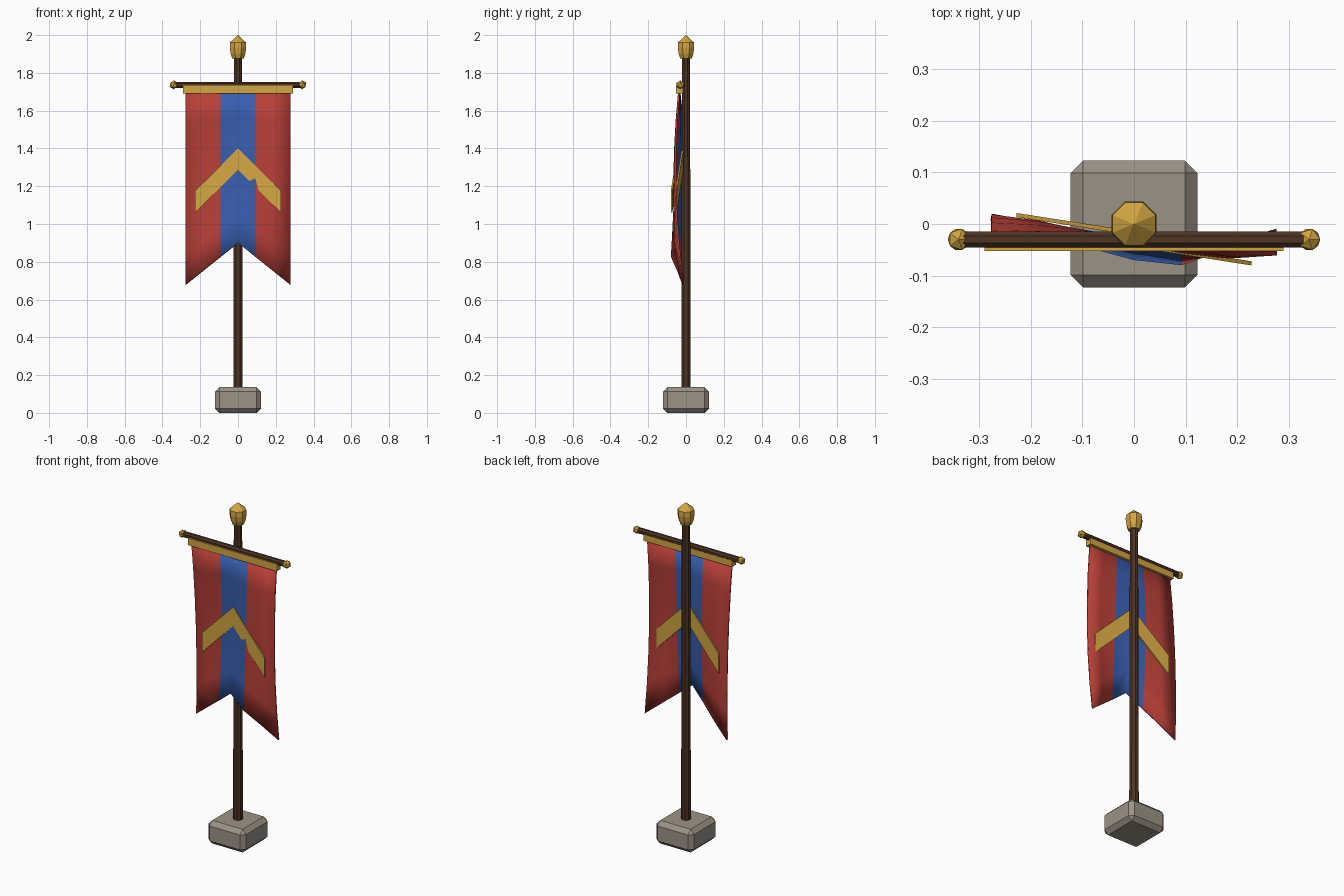
import bpy, bmesh, math

if "Cube" in bpy.data.objects:
    bpy.data.objects.remove(bpy.data.objects["Cube"])


def material(name, rgb):
    m = bpy.data.materials.new(name)
    m.diffuse_color = (*rgb, 1)
    m.use_nodes = True
    m.node_tree.nodes["Principled BSDF"].inputs["Base Color"].default_value = m.diffuse_color
    return m


RED = material("red_cloth", (0.48, 0.05, 0.04))
BLUE = material("blue_cloth", (0.04, 0.11, 0.42))
GOLD = material("gold", (0.65, 0.38, 0.055))
WOOD = material("dark_wood", (0.075, 0.034, 0.018))
STONE = material("stone", (0.33, 0.29, 0.24))


def add(name, bm, *mats):
    bmesh.ops.recalc_face_normals(bm, faces=bm.faces)
    me = bpy.data.meshes.new(name)
    bm.to_mesh(me)
    bm.free()
    ob = bpy.data.objects.new(name, me)
    bpy.context.collection.objects.link(ob)
    for m in mats:
        me.materials.append(m)
    return ob


def box(name, size, loc, mat):
    bm = bmesh.new()
    bmesh.ops.create_cube(bm, size=1)
    bmesh.ops.scale(bm, vec=size, verts=bm.verts)
    ob = add(name, bm, mat)
    ob.location = loc
    return ob


def lathe(name, profile, mat, sides=8):
    # stacked rings of (radius, z), capped at both ends
    bm = bmesh.new()
    rings = []
    for r, z in profile:
        rings.append([bm.verts.new((r * math.cos(a), r * math.sin(a), z)) for a in
                      (math.tau * (i + 0.5) / sides for i in range(sides))])
    for lo, hi in zip(rings, rings[1:]):
        for i in range(sides):
            j = (i + 1) % sides
            bm.faces.new((lo[i], lo[j], hi[j], hi[i]))
    bm.faces.new(rings[0][::-1])
    bm.faces.new(rings[-1])
    bmesh.ops.remove_doubles(bm, verts=bm.verts, dist=0.0015)
    return add(name, bm, mat)


# Stone foot with chamfered edges
foot = box("stone_base", (0.246, 0.246, 0.136), (0, 0, 0.07), STONE)
foot.location.z = 0.068
bev = foot.modifiers.new("chamfer", "BEVEL")
bev.width, bev.segments = 0.024, 1

# Pole and finial
lathe("pole", [(0.027, 0.1), (0.023, 1.9)], WOOD)
lathe("finial", [(0.032, 1.875), (0.042, 1.90), (0.047, 1.935), (0.045, 1.962), (0.001, 2.0)], GOLD)

# Crossbar with end knobs
bar = lathe("crossbar", [(0.017, -0.34), (0.017, 0.34)], WOOD)
bar.rotation_euler = (0, math.pi / 2, 0)
bar.location = (0, -0.03, 1.737)
for side, s in (("left", -1), ("right", 1)):
    bm = bmesh.new()
    bmesh.ops.create_icosphere(bm, subdivisions=1, radius=0.024)
    knob = add("crossbar_knob_" + side, bm, GOLD)
    knob.location = (s * 0.34, -0.03, 1.737)

# Gold hem under the crossbar
box("top_hem", (0.58, 0.036, 0.042), (0, -0.034, 1.712), GOLD)

# Rippled swallow-tail cloth: columns blend from top to middle to bottom profile
XS = [-0.277, -0.185, -0.092, 0, 0.092, 0.185, 0.277]
MID = [0.008, 0.0, -0.017, -0.035, -0.053, -0.062, -0.056]
LOW = [0.012, -0.010, -0.040, -0.065, -0.075, -0.042, -0.014]
TOP_Y, TOP_Z, ROWS = -0.036, 1.71, 6
bm = bmesh.new()
grid = []
for x, m, b in zip(XS, MID, LOW):
    bottom = 0.90 - abs(x) * 0.222 / 0.277
    col = []
    for r in range(ROWS + 1):
        t = r / ROWS
        y = TOP_Y * (2 * t - 1) * (t - 1) + m * 4 * t * (1 - t) + b * t * (2 * t - 1)
        col.append(bm.verts.new((x, y, TOP_Z + (bottom - TOP_Z) * t)))
    grid.append(col)
for c in range(len(XS) - 1):
    for r in range(ROWS):
        f = bm.faces.new((grid[c][r], grid[c][r + 1], grid[c + 1][r + 1], grid[c + 1][r]))
        f.material_index = 1 if c in (2, 3) else 0
cloth = add("banner_cloth", bm, RED, BLUE)
sol = cloth.modifiers.new("thickness", "SOLIDIFY")
sol.thickness, sol.offset = 0.01, 0
bpy.context.view_layer.objects.active = cloth
cloth.select_set(True)
bpy.ops.object.shade_smooth_by_angle(angle=math.radians(30))

# Chevron on each face of the cloth, following its slant
for name, y0 in (("chevron_front", -0.041), ("chevron_back", -0.018)):
    bm = bmesh.new()
    pts = [(-0.228, 1.175), (0, 1.40), (0.228, 1.175), (0.228, 1.06), (0, 1.287), (-0.228, 1.06)]
    vs = [bm.verts.new((x, y0 - 0.155 * x - 0.004, z)) for x, z in pts]
    faces = [bm.faces.new([vs[i] for i in q]) for q in ((0, 1, 4, 5), (1, 2, 3, 4))]
    ext = bmesh.ops.extrude_face_region(bm, geom=faces, use_keep_orig=True)
    bmesh.ops.translate(bm, vec=(0, 0.008, 0),
                        verts=[g for g in ext["geom"] if isinstance(g, bmesh.types.BMVert)])
    add(name, bm, GOLD)
